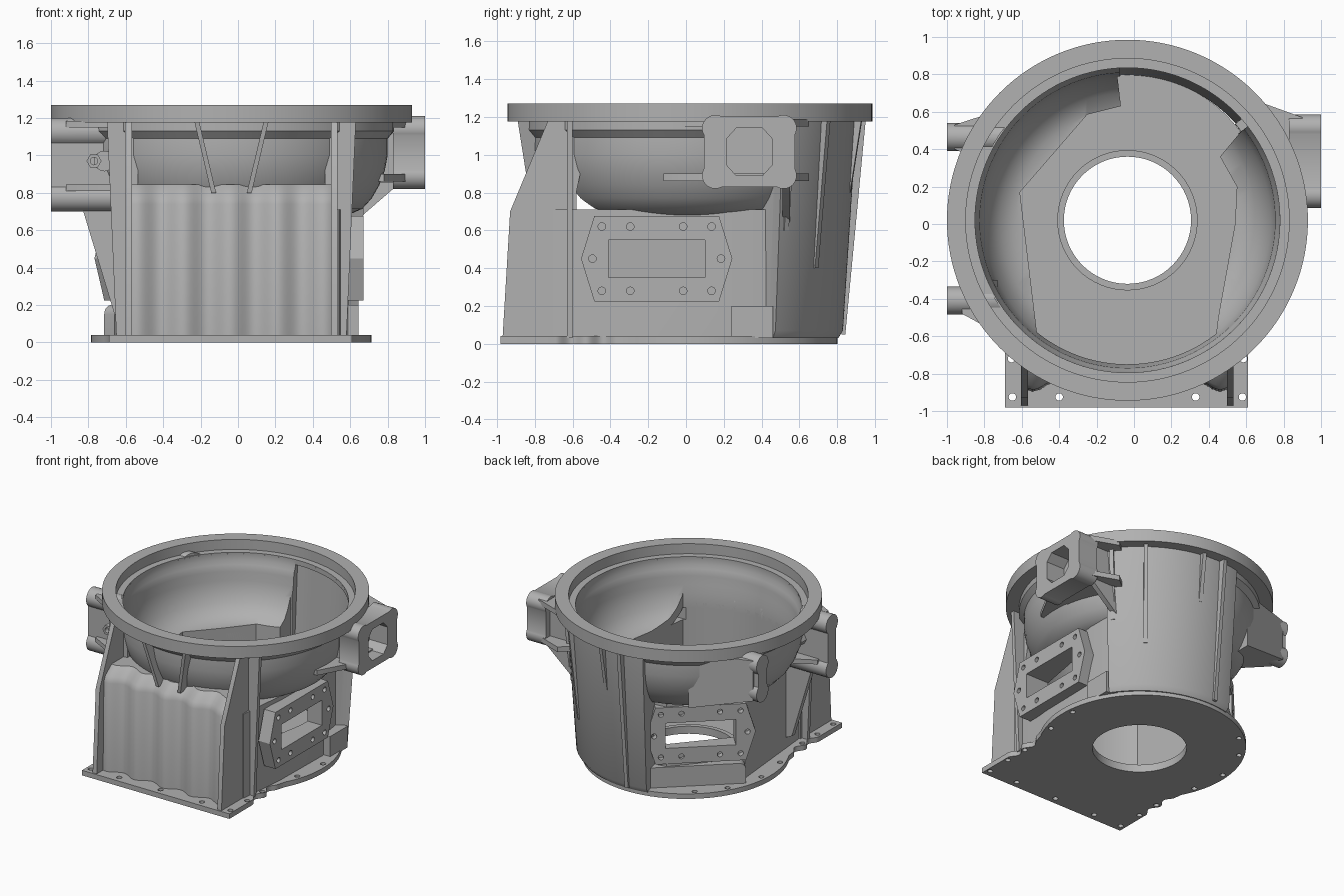
import bpy, bmesh
from math import sin, cos, pi, radians
from mathutils import Matrix, Vector

if "Cube" in bpy.data.objects:
    bpy.data.objects.remove(bpy.data.objects["Cube"], do_unlink=True)

CENTRE = Vector((-0.035, 0.02, 0))
CX, CY = CENTRE.x, CENTRE.y

metal = bpy.data.materials.new("cast_grey")
metal.use_nodes = True
grey = (0.44, 0.44, 0.44, 1)
metal.diffuse_color = grey
metal.node_tree.nodes["Principled BSDF"].inputs["Base Color"].default_value = grey
parts = []


def finish(name, bm):
    bmesh.ops.recalc_face_normals(bm, faces=bm.faces)
    mesh = bpy.data.meshes.new(name)
    bm.to_mesh(mesh)
    bm.free()
    mesh.materials.append(metal)
    ob = bpy.data.objects.new(name, mesh)
    bpy.context.scene.collection.objects.link(ob)
    parts.append(ob)
    return ob


def add_loft(bm, rings, closed=False):
    """Skin matching rings; cap the ends or close into a loop."""
    rows = [[bm.verts.new(p) for p in ring] for ring in rings]
    n = len(rows[0])
    pairs = list(zip(rows, rows[1:])) + ([(rows[-1], rows[0])] if closed else [])
    for a, b in pairs:
        for i in range(n):
            j = (i + 1) % n
            bm.faces.new((a[i], a[j], b[j], b[i]))
    if not closed:
        bm.faces.new(rows[0])
        bm.faces.new(rows[-1])


def loft(name, rings, closed=False):
    bm = bmesh.new()
    add_loft(bm, rings, closed)
    return finish(name, bm)


def flare(name, outline, levels):
    """Loft an outline upward, scaled about the bowl axis at each height."""
    return loft(name, [[(CX + (x - CX) * s, CY + (y - CY) * s, z) for x, y in outline] for z, s in levels])


def prism(name, outlines, low, high, frame=Matrix()):
    """Extrude one or more flat outlines along the frame's local z."""
    bm = bmesh.new()
    for outline in outlines:
        add_loft(bm, [[frame @ Vector((u, v, w)) for u, v in outline] for w in (low, high)])
    return finish(name, bm)


def lathe(name, profile, steps=96):
    turns = [2 * pi * i / steps for i in range(steps)]
    return loft(name, [[CENTRE + Vector((r * cos(t), r * sin(t), z)) for r, z in profile]
                       for t in turns], closed=True)


def arc(x, y, r, start, end, n=24):
    angles = [radians(start + (end - start) * i / n) for i in range(n + 1)]
    return [(x + r * cos(a), y + r * sin(a)) for a in angles]


def circle(x, y, r, n=16):
    return arc(x, y, r, 0, 360, n)[:-1]


def rect(x0, y0, x1, y1):
    return [(x0, y0), (x1, y0), (x1, y1), (x0, y1)]


def facing(angle, origin):
    """Local x is sideways, y is up and z points outward at the angle."""
    a = radians(angle)
    rot = Matrix(((-sin(a), 0, cos(a)), (cos(a), 0, sin(a)), (0, 1, 0))).to_4x4()
    return Matrix.Translation(origin) @ rot


def cut(ob, *cutters):
    for cutter in cutters:
        mod = ob.modifiers.new("cut", "BOOLEAN")
        mod.operation, mod.solver, mod.object = "DIFFERENCE", "EXACT", cutter
    bpy.context.view_layer.update()
    done = ob.evaluated_get(bpy.context.evaluated_depsgraph_get())
    mesh = bpy.data.meshes.new_from_object(done)
    ob.modifiers.clear()
    ob.data = mesh


def discard(*cutters):
    for ob in cutters:
        parts.remove(ob)
        bpy.data.objects.remove(ob, do_unlink=True)


def radial_rib(name, points, angle, thick=0.03):
    return prism(name, [points], -thick / 2, thick / 2, facing(angle - 90, CENTRE))


FRONT = facing(-90, (0, 0, 0))

# Cutters: bowl interior, shaft opening in the bowl floor and hollow of the rear tower
inner = [(0.5, 0.72), (0.6, 0.725), (0.68, 0.765), (0.73, 0.83), (0.765, 0.9), (0.785, 0.98),
         (0.79, 1.05), (0.8, 1.1), (0.815, 1.13), (0.815, 1.18)]
outer = [(0.87, 1.18), (0.87, 1.13), (0.835, 1.09), (0.835, 1.0), (0.82, 0.92), (0.79, 0.84),
         (0.75, 0.77), (0.7, 0.715), (0.62, 0.68), (0.5, 0.68)]
bowl_void = lathe("bowl_void", [(0.01, 0.73)] + [(r + 0.008, z) for r, z in inner]
                  + [(0.823, 1.4), (0.01, 1.4)])
opening = (arc(CX, CY, 0.77, 231, 308) + [(0.45, -0.5), (0.54, 0), (0.55, 0.2), (0.46, 0.36)]
           + arc(CX, CY, 0.77, 38, 94) + [(-0.07, 0.63), (-0.25, 0.585), (-0.61, 0.17)])
shaft_void = prism("shaft_void", [opening], 0.01, 1.4)
tower_void = flare("tower_void", arc(CX, CY, 0.775, 38, 93) + [(CX, CY)], [(0.02, 1), (1.15, 1.09)])

# Top ring and bowl
lathe("top_ring", [(0.865, 1.27), (0.965, 1.27), (0.965, 1.175), (0.815, 1.175),
                   (0.815, 1.19), (0.865, 1.19)], 128)
bowl = lathe("bowl", inner + outer)
cut(bowl, shaft_void, tower_void)

# Base plate with scalloped sides, shaft hole and bolt holes
steps = [i / 32 for i in range(33)]
right_side = [(0.61, -0.98)] + [(0.61 + 0.02 * (cos(4 * pi * t) - 1), -0.69 + 0.33 * t) for t in steps]
left_side = [(-0.08 - x, y) for x, y in reversed(right_side)]
base = prism("base_plate", [right_side + arc(CX, 0.05, 0.75, -28, 208, 64) + left_side], 0, 0.04)
bolts = [(x, -0.925) for x in (-0.65, -0.4, -0.035, 0.33, 0.58)]
bolts += [(x, y) for x in (-0.655, 0.585) for y in (-0.72, -0.53)]
bolts += [(CX + 0.71 * cos(radians(a)), 0.05 + 0.71 * sin(radians(a)))
          for a in (-18, 5, 130, 150, 175, 198)]
drill = prism("drill", [circle(x, y, 0.02) for x, y in bolts] + [circle(CX, CY, 0.34, 64)], -0.1, 0.2)
cut(base, drill)
lathe("shaft_collar", [(0.34, 0.01), (0.375, 0.01), (0.375, 0.06), (0.34, 0.06)], 64)

# Lower housing walls, corrugated front case and rear tower
housing = prism("housing_wall", [[(-0.58, -0.7), (0.54, -0.7), (0.58, -0.3), (0.59, 0.22), (0.56, 0.45),
                                  (0.2, 0.6), (-0.05, 0.67), (-0.28, 0.645), (-0.66, 0.2)]], 0.03, 0.71)
xs = [-0.58 + 1.1 * i / 64 for i in range(65)]
ripple = [(x, -0.87 - 0.025 * cos(2 * pi * (x + 0.04) / 0.25)) for x in xs]
case = loft("corrugated_case", [[(x, y + shift, z) for x, y in ripple] + [(0.52, -0.6, z), (-0.58, -0.6, z)]
                                for z, shift in ((0.03, 0), (0.74, 0.01), (0.785, 0.03), (0.845, 0.11))])
footprint = arc(CX, CY, 0.81, 34, 103, 40) + [(-0.17, 0.6), (0.42, 0.3), (0.58, 0.44)]
tower = flare("rear_tower", footprint, [(0.03, 0.97), (0.07, 1), (1.18, 1.09)])
cut(case, bowl_void, shaft_void)
cut(tower, bowl_void, shaft_void, tower_void)

# Inspection flanges on the right side and the left rear
hexagon = [(-0.4, 0), (-0.33, -0.225), (0.33, -0.225), (0.4, 0), (0.33, 0.225), (-0.33, 0.225)]
flange_bolts = [(u, v) for u in (-0.29, -0.14, 0.14, 0.29) for v in (-0.17, 0.17)] + [(-0.34, 0), (0.34, 0)]
frames = {"right": facing(0, (0.67, -0.155, 0.45)), "left": facing(132, (-0.47, 0.485, 0.45))}
for side, frame in frames.items():
    flange = prism(side + "_flange", [hexagon], -0.1, 0, frame)
    window = prism("window", [rect(-0.255, -0.1, 0.255, 0.1)], -0.3, 0.1, frame)
    holes = prism("holes", [circle(u, v, 0.02) for u, v in flange_bolts], -0.05, 0.1, frame)
    cut(flange, window, holes, shaft_void)
    cut(housing, window)
    discard(window, holes)
cut(housing, bowl_void, shaft_void)

# Raised pads at the foot of the housing, rounded on top
foot_pad = [(-0.43, -0.42)] + [(0.33, -0.42)] + arc(0.28, -0.3, 0.05, 0, 90, 6) + arc(-0.38, -0.3, 0.05, 90, 180, 6)
trimmed = [prism("right_foot_pad", [rect(0.4, 0.24, 0.645, 0.46)], 0.03, 0.2),
           prism("left_foot_pad", [foot_pad], -0.2, 0, frames["left"])]

# Front corner gussets and side ribs
gusset = [(-0.97, 0.03), (-0.93, 0.7), (-0.73, 1.18), (-0.5, 1.18), (-0.58, 0.8), (-0.58, 0.03)]
for side, x, sign in (("left", 0.515, 1), ("right", -0.585, -1)):
    trimmed.append(prism(side + "_gusset", [gusset], -0.018, 0.018, facing(0, (x, 0, 0))))
    foot, top = x + sign * 0.065, x + sign * 0.115
    trimmed.append(prism(side + "_side_rib", [[(x - sign * 0.05, 0.03), (foot, 0.03), (top, 1.18),
                                               (x - sign * 0.05, 1.18)]], 0.6, 0.63, FRONT))

# Slanted ribs on the front of the bowl
for side, top, low in (("left", 0.15, 0.06), ("right", -0.22, -0.13)):
    trimmed.append(loft(side + "_front_rib", [[(x + dx, y, z) for dx, y in rect(-0.013, back, 0.013, front)]
                                              for x, z, back, front in ((low, 0.8, -0.7, -0.83),
                                                                        (top, 1.18, -0.78, -0.89))]))

# Tapered ribs on the rear tower
for i, (angle, low, reach) in enumerate(((37, 0.6, 0.91), (53, 0.4, 0.92), (81, 0.8, 0.92), (92, 0.05, 0.93))):
    start = 0.81 + 0.05 * low
    trimmed.append(radial_rib("tower_rib_%d" % i, [(start - 0.01, low), (start + 0.01, low), (reach, 1.18),
                                                   (0.865, 1.18)], angle))

# Large right mount: lobed frame, hollow body, ledges and web
mount_frame = facing(0, (0, 0.335, 1.015))
lobes = []
for k, (u, v) in enumerate(((0.18, 0.125), (-0.18, 0.125), (-0.18, -0.125), (0.18, -0.125))):
    lobes += arc(u, v, 0.07, 90 * k - 30, 90 * k + 120, 14)
bore = prism("bore", [[(0.12, 0.07), (0.07, 0.125), (-0.07, 0.125), (-0.12, 0.07),
                       (-0.12, -0.07), (-0.07, -0.125), (0.07, -0.125), (0.12, -0.07)]], 0.84, 1.1, mount_frame)
face = prism("right_mount_face", [lobes], 0.83, 1.0, mount_frame)
body = prism("right_mount_body", [rect(-0.19, -0.16, 0.19, 0.16)], 0.55, 0.9, mount_frame)
cut(face, bore)
cut(body, bore, bowl_void, tower_void)
for name, z in (("upper", 1.15), ("lower", 0.86)):
    ledge = [(0.55, -0.12), (0.78, -0.12), (0.9, 0.1), (0.9, 0.57), (0.68, 0.65), (0.5, 0.5)]
    trimmed.append(prism(name + "_right_ledge", [ledge], z, z + 0.04))
trimmed.append(prism("right_mount_web", [[(0.55, 0.62), (0.62, 0.64), (0.84, 0.83), (0.84, 0.9), (0.55, 0.9)]],
                     -0.55, -0.51, FRONT))

# Two left mounts: double-lobed posts, the rear one on a wedge and the front one on ledges
for name, y, z, half in (("rear", 0.465, 1.025, 0.11), ("front", -0.41, 0.95, 0.175)):
    post = arc(0, half, 0.075, -50, 230, 20) + arc(0, -half, 0.075, 130, 410, 20)
    trimmed.append(prism(name + "_left_mount", [post], 0.55, 1.0, facing(180, (0, y, z))))
trimmed.append(loft("rear_left_wedge", [[(x, y, z) for y, z in rect(*size)] for x, size in
                                        ((-0.96, (0.4, 0.86, 0.53, 1.18)), (-0.5, (0.22, 0.74, 0.68, 1.18)))]))
for level, z in (("upper", 1.15), ("lower", 0.81)):
    ledge = [(-0.5, -0.63), (-0.68, -0.61), (-0.92, -0.48), (-0.92, -0.34), (-0.68, -0.21), (-0.5, -0.21)]
    trimmed.append(prism("front_left_%s_ledge" % level, [ledge], z, z + 0.035))

# Brace below the front left mount, and a small bolt boss with its barrel
trimmed.append(prism("left_brace", [[(-0.55, 0.1), (-0.66, 0.15), (-0.83, 0.71), (-0.8, 0.8), (-0.55, 0.8)]],
                     0.39, 0.43, FRONT))
trimmed.append(prism("boss_barrel", [circle(-0.715, 0.97, 0.055)], 0.35, 0.53, FRONT))
boss = prism("bolt_boss", [circle(-0.77, 0.97, 0.04, 6)], 0.3, 0.55, FRONT)
boss_hole = prism("boss_hole", [circle(-0.77, 0.97, 0.02)], 0.48, 0.6, FRONT)
cut(boss, boss_hole)

for ob in trimmed:
    cut(ob, bowl_void, shaft_void)
discard(bowl_void, shaft_void, tower_void, drill, bore, boss_hole)

# Smooth curved faces, keep machined edges sharp
for ob in bpy.context.scene.objects:
    ob.select_set(ob in parts)
bpy.context.view_layer.objects.active = parts[0]
bpy.ops.object.shade_smooth_by_angle(angle=radians(30))
